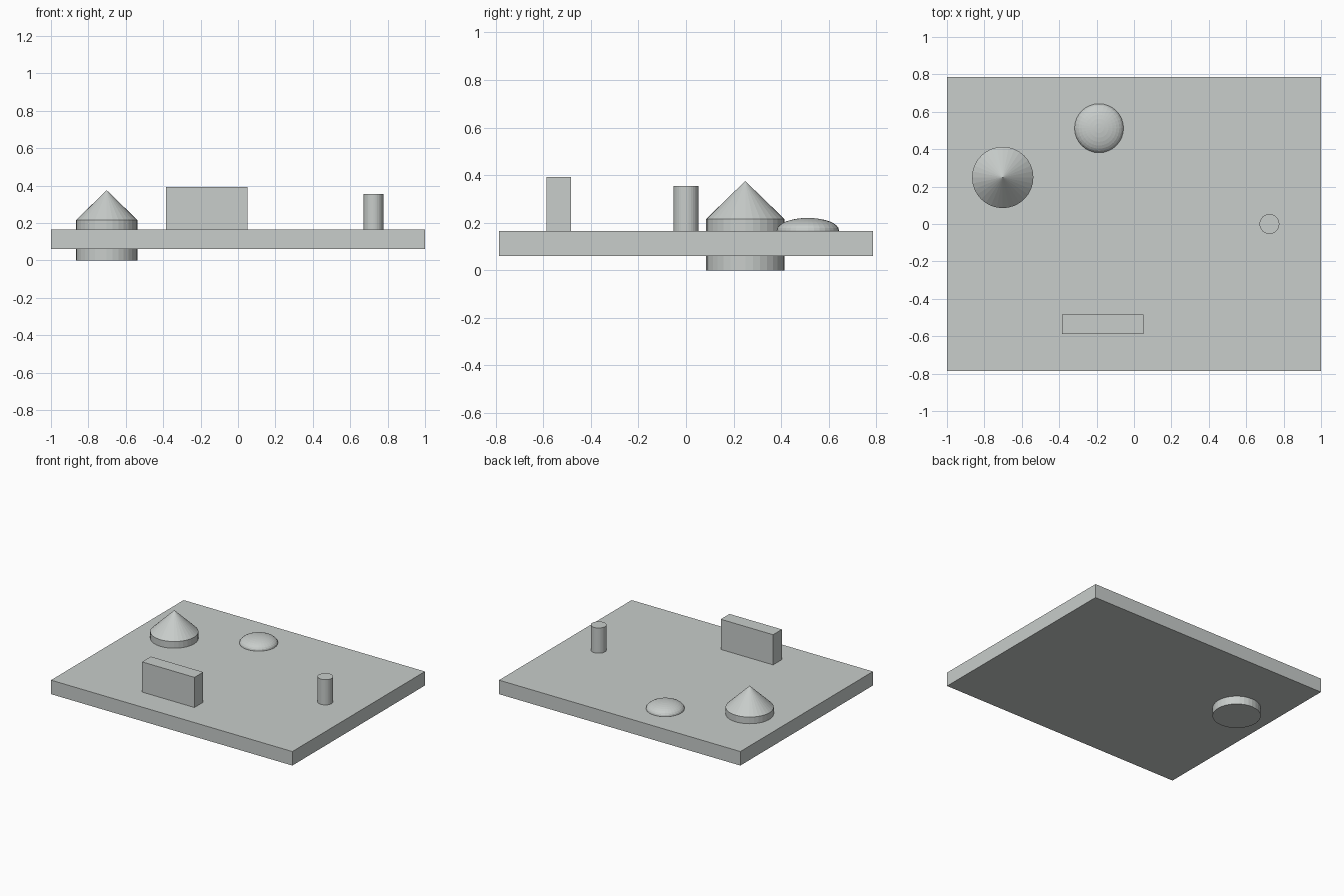
import bpy

if "Cube" in bpy.data.objects:
    bpy.data.objects.remove(bpy.data.objects["Cube"])

grey = bpy.data.materials.new("light_grey")
grey.diffuse_color = (0.58, 0.61, 0.595, 1)
grey.use_nodes = True
grey.node_tree.nodes["Principled BSDF"].inputs["Base Color"].default_value = grey.diffuse_color

PLATE_TOP = 0.166


def finish(name):
    ob = bpy.context.object
    ob.name = name
    ob.data.materials.append(grey)
    return ob


def box(name, x0, x1, y0, y1, z0, z1):
    bpy.ops.mesh.primitive_cube_add(
        size=1, location=((x0 + x1) / 2, (y0 + y1) / 2, (z0 + z1) / 2))
    bpy.context.object.scale = (x1 - x0, y1 - y0, z1 - z0)
    bpy.ops.object.transform_apply(location=False, rotation=False, scale=True)
    return finish(name)


def round_part(name, x, y, z0, z1, r_bottom, r_top):
    bpy.ops.mesh.primitive_cone_add(
        vertices=32, radius1=r_bottom, radius2=r_top, depth=z1 - z0,
        location=(x, y, (z0 + z1) / 2))
    return finish(name)


# Flat base plate
box("base_plate", -1, 1, -0.785, 0.785, 0.061, PLATE_TOP)

# Upright block near the front
box("upright_block", -0.384, 0.05, -0.587, -0.483, PLATE_TOP, 0.392)

# Slim post on the right
round_part("post", 0.724, 0, PLATE_TOP, 0.355, 0.053, 0.053)

# Drum passing through the plate, with a pointed cap
round_part("drum", -0.702, 0.249, 0, 0.216, 0.164, 0.164)
round_part("pointed_cap", -0.702, 0.249, 0.216, 0.375, 0.164, 0)

# Flattened button dome, its lower half sunk in the plate
bpy.ops.mesh.primitive_uv_sphere_add(
    segments=32, ring_count=16, radius=1, location=(-0.187, 0.512, 0.168))
bpy.context.object.scale = (0.131, 0.131, 0.052)
bpy.ops.object.transform_apply(location=False, rotation=False, scale=True)
finish("button_dome")
